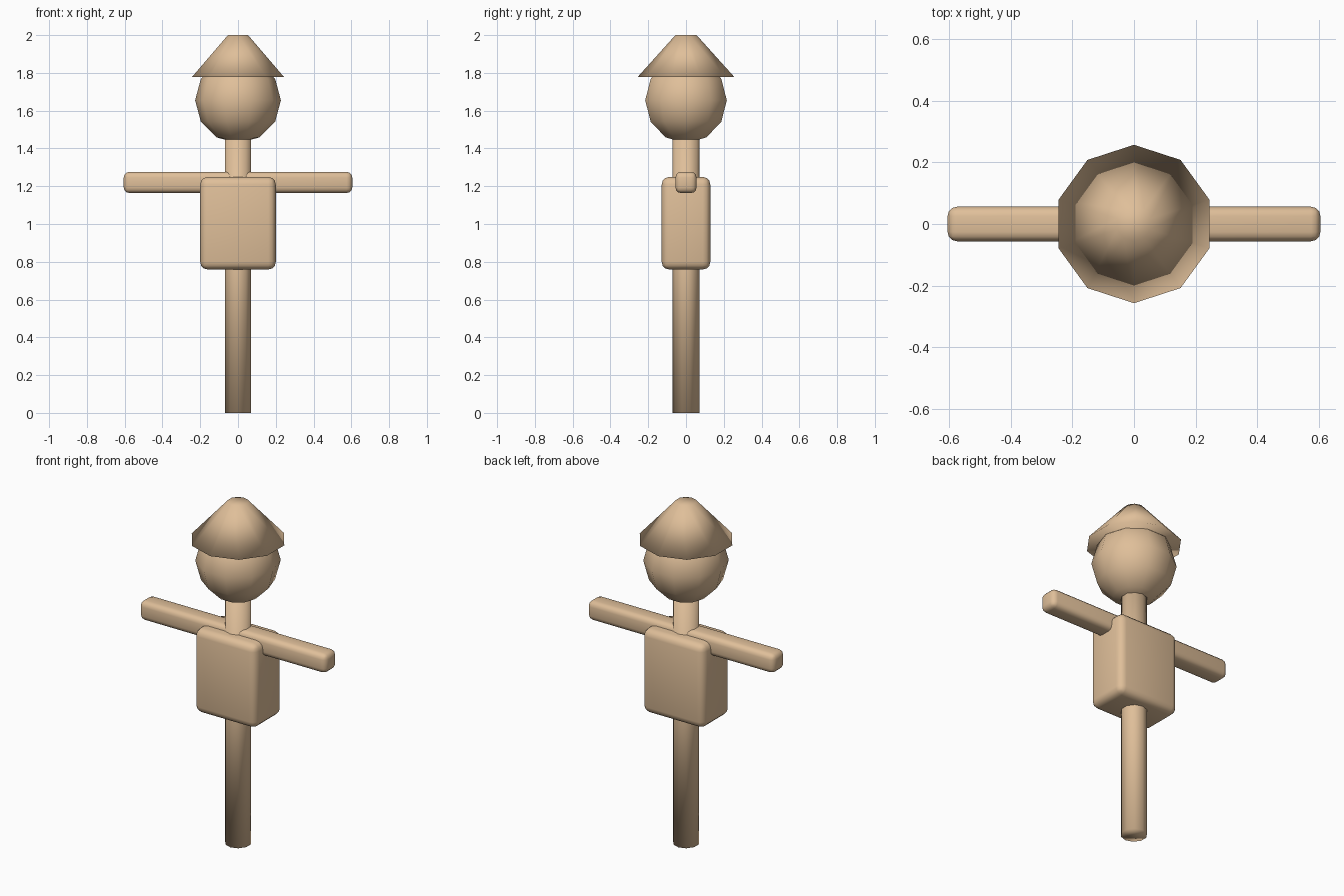
import bpy
from math import pi

if "Cube" in bpy.data.objects:
    bpy.data.objects.remove(bpy.data.objects["Cube"])

tan = bpy.data.materials.new("straw_tan")
tan.diffuse_color = (0.74, 0.52, 0.32, 1)
tan.use_nodes = True
tan.node_tree.nodes["Principled BSDF"].inputs["Base Color"].default_value = tan.diffuse_color
SIDES = 10


def finish(name):
    """Name, colour and smooth the active primitive."""
    ob = bpy.context.object
    ob.name = name
    ob.data.materials.append(tan)
    bpy.ops.object.transform_apply(location=False, rotation=True, scale=True)
    bpy.ops.object.shade_smooth()
    return ob


def rounded_box(name, size, z, bevel):
    bpy.ops.mesh.primitive_cube_add(size=1, location=(0, 0, z))
    bpy.context.object.scale = size
    ob = finish(name)
    mod = ob.modifiers.new("rounding", 'BEVEL')
    mod.width = bevel
    mod.segments = 3
    return ob


def tapered(name, r_low, r_high, z_low, z_high):
    bpy.ops.mesh.primitive_cone_add(vertices=SIDES, radius1=r_low, radius2=r_high,
                                    depth=z_high - z_low,
                                    location=(0, 0, (z_low + z_high) / 2))
    return finish(name)


# Upright pole, running up through the torso to the head
tapered("pole", 0.071, 0.071, 0.0, 1.50)

# Crossbar forming both arms
rounded_box("arms", (1.21, 0.112, 0.112), 1.22, 0.03)

# Torso block
rounded_box("torso", (0.40, 0.257, 0.49), 1.004, 0.04)

# Low-poly head, with a corner facing front and back
bpy.ops.mesh.primitive_uv_sphere_add(segments=SIDES, ring_count=6, radius=0.227,
                                     location=(0, 0, 1.655), rotation=(0, 0, pi / 2))
finish("head")

# Conical hat with a blunt tip
tapered("hat", 0.257, 0.056, 1.777, 2.0)
